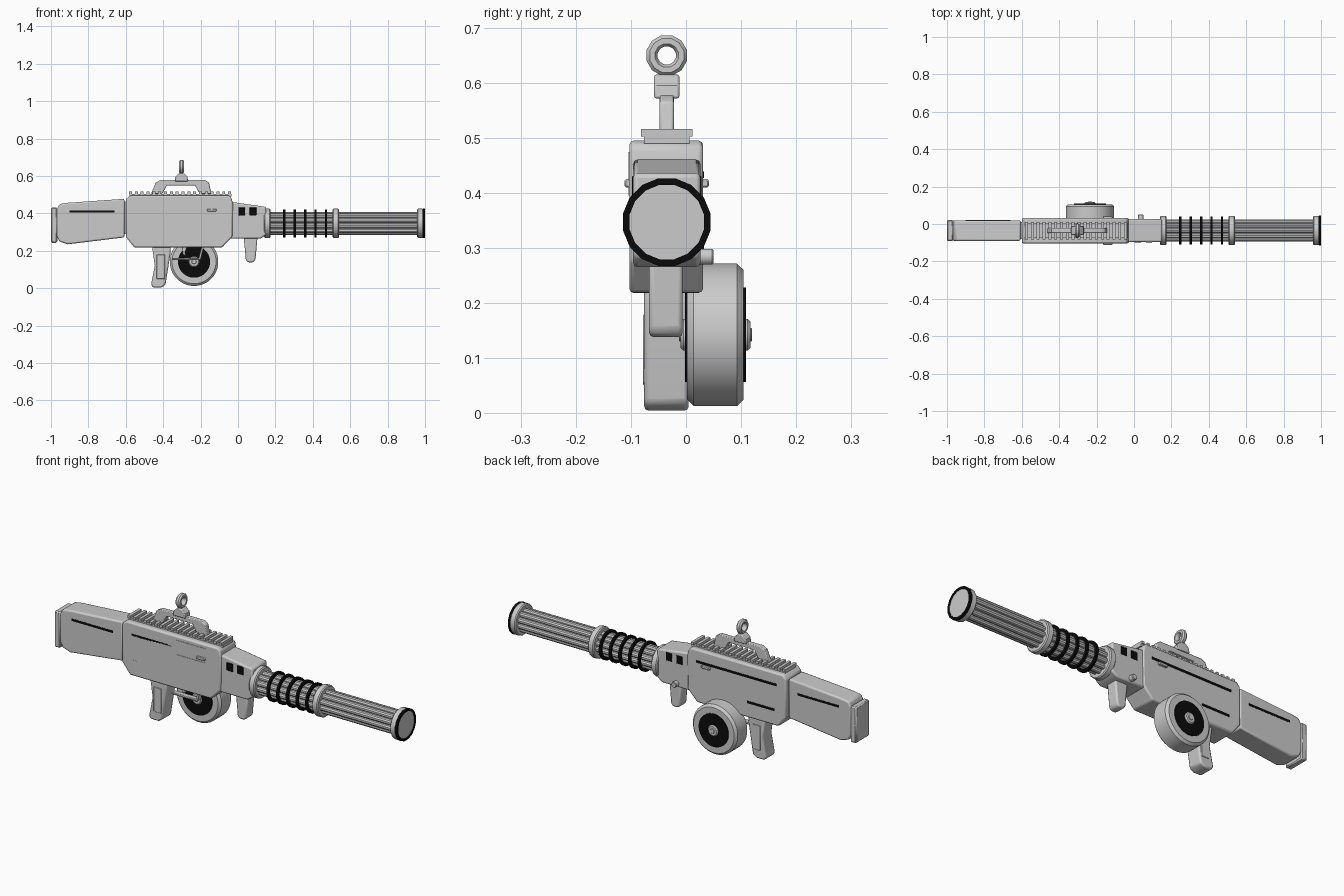
import bpy, bmesh, math
from mathutils import Matrix, Vector

cube = bpy.data.objects.get("Cube")
if cube:
    bpy.data.objects.remove(cube, do_unlink=True)

MID = -0.035    # y of the centre plane
AXIS = 0.347    # z of the barrel axis


def material(name, value):
    m = bpy.data.materials.new(name)
    m.use_nodes = True
    col = (value, value, value, 1)
    m.diffuse_color = col
    m.node_tree.nodes["Principled BSDF"].inputs["Base Color"].default_value = col
    return m


GREY = material("light grey", 0.6)
BLACK = material("black", 0.003)


def finish(name, bm, mat, bevel=0.0, segments=2, smooth=True):
    bmesh.ops.recalc_face_normals(bm, faces=bm.faces)
    me = bpy.data.meshes.new(name)
    bm.to_mesh(me)
    bm.free()
    ob = bpy.data.objects.new(name, me)
    bpy.context.collection.objects.link(ob)
    me.materials.append(mat)
    if bevel:
        b = ob.modifiers.new("bevel", "BEVEL")
        b.width, b.segments, b.limit_method = bevel, segments, "ANGLE"
        b.angle_limit = math.radians(40)
    if smooth:
        bpy.context.view_layer.objects.active = ob
        bpy.ops.object.select_all(action="DESELECT")
        ob.select_set(True)
        bpy.ops.object.shade_smooth_by_angle(angle=math.radians(35))
    return ob


def box(name, x, y, z, mat=GREY, bevel=0.0):
    bm = bmesh.new()
    bmesh.ops.create_cube(bm, size=1)
    for v in bm.verts:
        v.co = [(a + b) / 2 + c * (b - a) for (a, b), c in zip((x, y, z), v.co)]
    return finish(name, bm, mat, bevel, 1)


def slab(name, outline, y, mat=GREY, bevel=0.008):
    """Side outline in x and z, extruded across y."""
    bm = bmesh.new()
    face = bm.faces.new([bm.verts.new((px, y[0], pz)) for px, pz in outline])
    new = bmesh.ops.extrude_face_region(bm, geom=[face])["geom"]
    for v in new:
        if isinstance(v, bmesh.types.BMVert):
            v.co.y = y[1]
    return finish(name, bm, mat, bevel)


def lathe(name, profile, centre, axis="X", mat=GREY, sides=24, closed=False):
    """Spin (distance along axis, radius) points round a line."""
    bm = bmesh.new()
    rings = []
    for d, r in profile:
        ring = []
        for i in range(sides):
            a = 2 * math.pi * (i + 0.5) / sides
            u, w = r * math.cos(a), r * math.sin(a)
            ring.append(bm.verts.new(Vector(centre) + Vector((d, u, w) if axis == "X" else (u, d, w))))
        rings.append(ring)
    pairs = list(zip(rings, rings[1:]))
    if closed:
        pairs.append((rings[-1], rings[0]))
    for a, b in pairs:
        for i in range(sides):
            j = (i + 1) % sides
            bm.faces.new((a[i], a[j], b[j], b[i]))
    if not closed:
        bm.faces.new(rings[0])
        bm.faces.new(rings[-1])
    return finish(name, bm, mat)


def disc(a, b, r, c=0.005):
    return [(a, r - c), (a + c, r), (b - c, r), (b, r - c)]


def tube(a, b, inner, outer):
    return [(a, inner), (a, outer), (b, outer), (b, inner)]


# Shoulder stock and butt pad
slab("stock", [(-.97, .28), (-.955, .25), (-.91, .235), (-.607, .272), (-.607, .478),
               (-.91, .457), (-.955, .45), (-.97, .42)], (-.09, .02))
box("stock_neck", (-.62, -.58), (-.08, .01), (.29, .465))
box("butt_pad", (-1, -.966), (-.092, .022), (.243, .432), bevel=.006)

# Main receiver
slab("receiver", [(-.6, .275), (-.555, .218), (-.085, .218), (-.03, .275), (-.027, .45),
                  (-.035, .485), (-.05, .495), (-.58, .495), (-.6, .475)], (-.103, .031))
slab("front_block", [(-.04, .265), (.12, .265), (.15, .285), (.15, .435), (-.04, .462)], (-.096, .026))
slab("front_grip", [(.03, .28), (.042, .15), (.055, .138), (.08, .138), (.093, .15), (.105, .28)],
     (-.067, -.006))
slab("rear_grip", [(-.46, .23), (-.445, .12), (-.465, .02), (-.455, .004), (-.41, .004),
                   (-.388, .018), (-.362, .18), (-.36, .23)], (-.076, .005))

# Accessory rail with teeth
box("rail_base", (-.58, -.035), (-.076, .006), (.49, .504))
TEETH = 18
for i in range(TEETH):
    x = -.575 + i * .53 / (TEETH - 1)
    box("rail_tooth", (x - .008, x + .008), (-.082, .012), (.503, .516))

# Carry handle, boss and hanging ring
slab("carry_handle", [(-.465, .505), (-.44, .565), (-.415, .578), (-.175, .578), (-.155, .565),
                      (-.142, .505), (-.205, .505), (-.23, .55), (-.38, .55), (-.405, .505)],
     (-.048, -.022), bevel=.004)
slab("ring_boss", [(-.338, .572), (-.335, .595), (-.315, .615), (-.29, .615), (-.27, .595),
                   (-.267, .572)], (-.058, -.012), bevel=.004)
lathe("hanging_ring", [(-.006, .017), (-.013, .022), (-.013, .032), (-.006, .038),
                       (.006, .038), (.013, .032), (.013, .022), (.006, .017)],
      (-.302, MID, .65), sides=12, closed=True)

# Fluted barrel
barrel = (0, MID, AXIS)
lathe("barrel_core", disc(.14, .98, .047), barrel)
for i in range(10):
    a = 2 * math.pi * (i + 0.5) / 10
    lathe("barrel_rod", disc(.15, .97, .014, .001),
          (0, MID + .047 * math.cos(a), AXIS + .047 * math.sin(a)), sides=10)
for a, b in ((.14, .174), (.506, .54), (.958, .992)):
    lathe("barrel_collar", disc(a, b, .08), barrel, sides=16)
lathe("muzzle_rim", tube(.988, 1, .069, .081), barrel, mat=BLACK, sides=16, closed=True)
lathe("muzzle_cap", disc(.985, .997, .07, .001), barrel, sides=16)
for i in range(5):
    x = .247 + i * .056
    lathe("cooling_ring", tube(x - .006, x + .006, .062, .076), barrel, mat=BLACK, closed=True)

# Drum magazine
drum = (-.235, 0, .142)
lathe("drum", disc(.002, .105, .13, .012), drum, "Y", sides=32)
for a, b in ((-.002, .004), (.102, .109)):
    lathe("drum_face", tube(a, b, .025, .086), drum, "Y", BLACK, 32, True)
lathe("drum_hub", disc(-.01, .117, .029), drum, "Y")
lathe("drum_hub_cap", disc(-.013, .12, .013, .002), drum, "Y", sides=12)
box("drum_catch", (-.255, -.215), (.02, .062), (.245, .267), bevel=.003)

# Trigger and guard
box("guard_bar", (-.352, -.2), (-.05, -.02), (.152, .163), bevel=.003)
slab("guard_front", [(-.212, .153), (-.2, .153), (-.182, .225), (-.194, .225)], (-.05, -.02), bevel=.002)
slab("trigger", [(-.3, .225), (-.295, .18), (-.28, .172), (-.282, .195), (-.27, .225)], (-.045, -.025),
     bevel=.003)
lathe("side_knob", disc(.02, .05, .015, .003), (.037, 0, .284), "Y", sides=12)

# Details repeated on both flanks
for side in (-1, 1):
    def flank(half, out):
        return tuple(sorted((MID + side * (half - .004), MID + side * (half + out))))
    y = flank(.067, .001)
    box("upper_slot", (-.545, -.08), y, (.427, .439), BLACK)
    box("lower_slot", (-.535, -.375), y, (.294, .306), BLACK)
    box("stock_slot", (-.9, -.66), flank(.055, .001), (.405, .417), BLACK)
    for x in (.02, .08):
        box("block_vent", (x - .019, x + .019), flank(.061, .002), (.388, .433), BLACK, .004)
    box("bolt_handle", (-.165, -.115), flank(.067, .01), (.41, .425), bevel=.003)
    box("grip_panel", (-.435, -.39), flank(.04, .003), (.05, .18), bevel=.002)

# Ejection port frame
for z in (.395, .47):
    box("port_frame", (-.29, -.115), (-.105, -.1), (z, z + .004))
for x in (-.29, -.119):
    box("port_frame", (x, x + .004), (-.105, -.1), (.395, .474))
